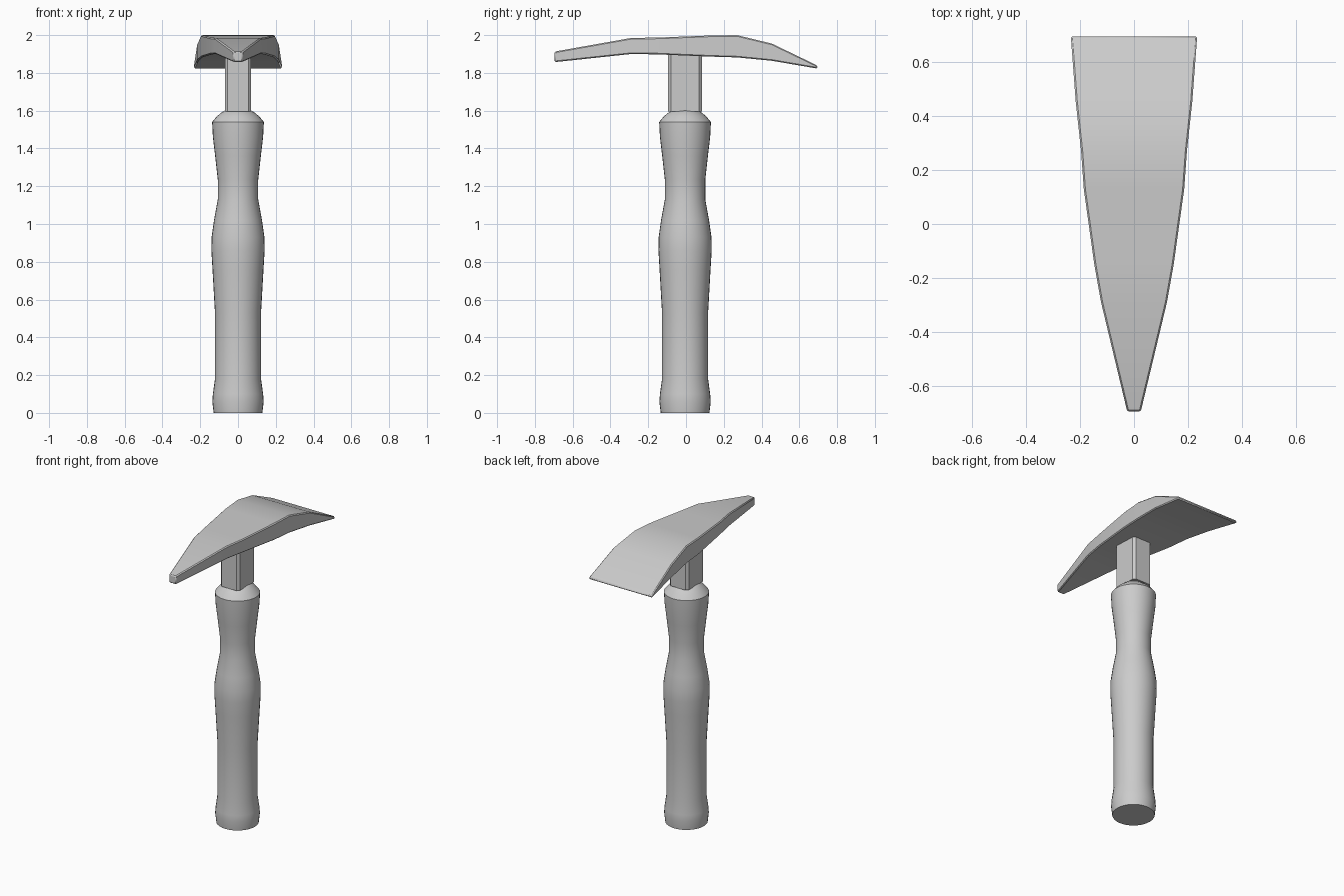
import bpy, bmesh, math

if "Cube" in bpy.data.objects:
    bpy.data.objects.remove(bpy.data.objects["Cube"])


def finish(name, bm, angle, bevel=0.0):
    bmesh.ops.recalc_face_normals(bm, faces=bm.faces)
    me = bpy.data.meshes.new(name)
    bm.to_mesh(me)
    bm.free()
    ob = bpy.data.objects.new(name, me)
    bpy.context.collection.objects.link(ob)
    if bevel:
        mod = ob.modifiers.new("edge_bevel", 'BEVEL')
        mod.width = bevel
        mod.segments = 1
        mod.limit_method = 'ANGLE'
        mod.angle_limit = math.radians(40)
    bpy.ops.object.select_all(action='DESELECT')
    bpy.context.view_layer.objects.active = ob
    ob.select_set(True)
    bpy.ops.object.shade_smooth_by_angle(angle=math.radians(angle))
    return ob


def loft(name, rings, angle, bevel=0.0):
    """Skin a list of closed rings with quads and cap both ends."""
    bm = bmesh.new()
    loops = [[bm.verts.new(p) for p in ring] for ring in rings]
    n = len(loops[0])
    for a, b in zip(loops, loops[1:]):
        for i in range(n):
            j = (i + 1) % n
            bm.faces.new((a[i], a[j], b[j], b[i]))
    bm.faces.new(loops[0][::-1])
    bm.faces.new(loops[-1])
    return finish(name, bm, angle, bevel)


CY = -0.005  # handle axis offset in y

# Turned grip: (radius, z)
grip = [(0.129, 0), (0.136, 0.06), (0.133, 0.10), (0.122, 0.18), (0.122, 0.53),
        (0.135, 0.76), (0.141, 0.86), (0.140, 0.93), (0.127, 1.02), (0.107, 1.13),
        (0.107, 1.235), (0.121, 1.36), (0.133, 1.46), (0.137, 1.54),
        (0.112, 1.57), (0.085, 1.592), (0.07, 1.60)]
N = 32
loft("handle_grip",
     [[(r * math.cos(2 * math.pi * i / N), CY + r * math.sin(2 * math.pi * i / N), z)
       for i in range(N)] for r, z in grip], 35)

# Rectangular neck with chamfered corners
hx, hy, c = 0.07, 0.09, 0.015
octagon = [(hx, -hy + c), (hx, hy - c), (hx - c, hy), (-hx + c, hy),
           (-hx, hy - c), (-hx, -hy + c), (-hx + c, -hy), (hx - c, -hy)]
loft("neck", [[(x, y + CY, z) for x, y in octagon] for z in (1.595, 1.985)], 30)

# Pick head, narrow point in front to wide blade at back: (y, half width, bottom, top)
stations = [(-0.695, 0.025, 1.857, 1.913), (-0.29, 0.122, 1.900, 1.985),
            (-0.15, 0.147, 1.898, 1.987), (0.13, 0.186, 1.886, 1.998),
            (0.27, 0.196, 1.882, 2.0), (0.455, 0.216, 1.864, 1.955),
            (0.695, 0.234, 1.823, 1.839)]
loft("pick_head",
     [[(-w, y, b), (w, y, b), (w, y, t), (-w, y, t)] for y, w, b, t in stations],
     30, bevel=0.006)
